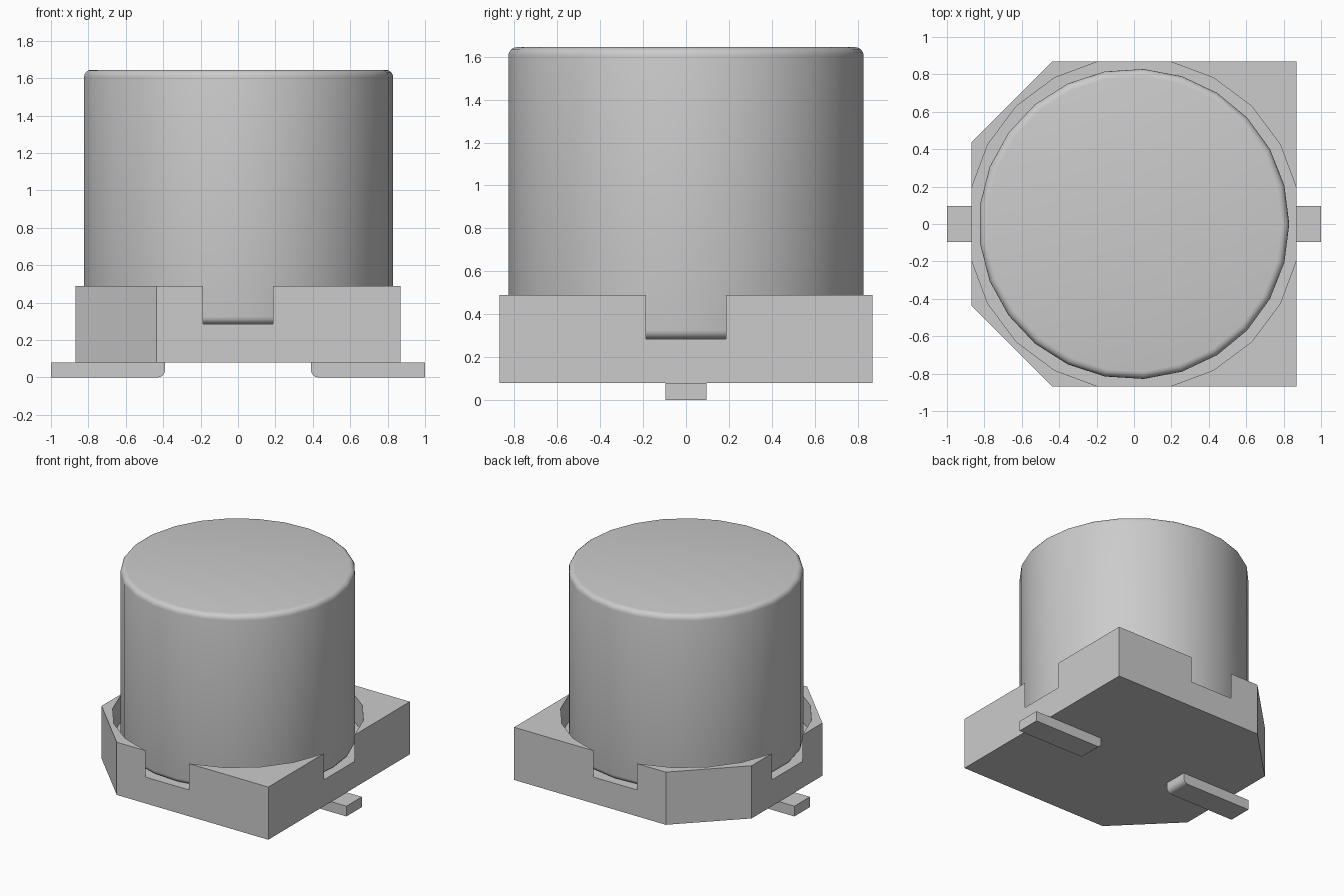
import bpy, bmesh, math

if "Cube" in bpy.data.objects:
    bpy.data.objects.remove(bpy.data.objects["Cube"], do_unlink=True)

grey = bpy.data.materials.new("plain_grey")
grey.use_nodes = True
GREY = (0.6, 0.6, 0.6, 1)
grey.diffuse_color = GREY
grey.node_tree.nodes["Principled BSDF"].inputs["Base Color"].default_value = GREY


def finish(bm, name, smooth=False):
    bmesh.ops.recalc_face_normals(bm, faces=bm.faces)
    mesh = bpy.data.meshes.new(name)
    bm.to_mesh(mesh)
    bm.free()
    obj = bpy.data.objects.new(name, mesh)
    bpy.context.collection.objects.link(obj)
    mesh.materials.append(grey)
    if smooth:
        bpy.ops.object.select_all(action="DESELECT")
        obj.select_set(True)
        bpy.context.view_layer.objects.active = obj
        bpy.ops.object.shade_smooth_by_angle(angle=math.radians(35))
    return obj


def add_prism(bm, points, offset):
    """Extrude a flat outline of 3D points along an offset."""
    face = bm.faces.new([bm.verts.new(p) for p in points])
    top = bmesh.ops.extrude_face_region(bm, geom=[face], use_keep_orig=True)
    verts = [v for v in top["geom"] if isinstance(v, bmesh.types.BMVert)]
    bmesh.ops.translate(bm, verts=verts, vec=offset)


HALF, CUT = 0.87, 0.435           # base half width and start of the chamfer
BOTTOM, FLOOR, RIM = 0.08, 0.285, 0.49
RECESS = 0.89                     # recess radius, wider than the base

# Base plate with two chamfered corners on the right side
bm = bmesh.new()
outline = [(HALF, -HALF), (HALF, HALF), (-CUT, HALF), (-HALF, CUT),
           (-HALF, -CUT), (-CUT, -HALF)]
add_prism(bm, [(x, y, BOTTOM) for x, y in outline], (0, 0, FLOOR - BOTTOM))
finish(bm, "base_plate")

# Four raised corners around the recess, leaving a notch in each side
start = math.acos(HALF / RECESS)
step = (math.pi / 2 - 2 * start) / 4
bm = bmesh.new()
for sx in (1, -1):
    for sy in (1, -1):
        arc = [(RECESS * math.cos(start + i * step),
                RECESS * math.sin(start + i * step)) for i in range(5)]
        corner = [(HALF, HALF)] if sx > 0 else [(CUT, HALF), (HALF, CUT)]
        add_prism(bm, [(sx * x, sy * y, FLOOR) for x, y in arc + corner],
                  (0, 0, RIM - FLOOR))
finish(bm, "base_corners")

# Round can with softly rolled rims
RADIUS, TOP, ROLL, SIDES = 0.83, 1.645, 0.04, 25
bm = bmesh.new()
quarter = [(RADIUS - ROLL + ROLL * math.cos(i * math.pi / 8),
            ROLL - ROLL * math.sin(i * math.pi / 8)) for i in range(4, -1, -1)]
profile = [(r, FLOOR + z) for r, z in quarter]
profile += [(r, TOP - z) for r, z in reversed(quarter)]
rings = [[bm.verts.new((r * math.cos(k * math.tau / SIDES),
                        r * math.sin(k * math.tau / SIDES), z))
          for k in range(SIDES)] for r, z in profile]
for low, high in zip(rings, rings[1:]):
    for k in range(SIDES):
        n = (k + 1) % SIDES
        bm.faces.new((low[k], low[n], high[n], high[k]))
bm.faces.new(rings[0])
bm.faces.new(rings[-1])
finish(bm, "can", smooth=True)

# Flat terminals, rounded under the inner end
INNER, WIDTH, BEND = 0.39, 0.095, 0.04
for side, name in ((1, "left_terminal"), (-1, "right_terminal")):
    bm = bmesh.new()
    section = [(1, 0), (1, BOTTOM), (INNER, BOTTOM)]
    section += [(INNER + BEND - BEND * math.cos(i * math.pi / 8),
                 BEND - BEND * math.sin(i * math.pi / 8)) for i in range(5)]
    add_prism(bm, [(side * x, -WIDTH, z) for x, z in section], (0, 2 * WIDTH, 0))
    finish(bm, name, smooth=True)
